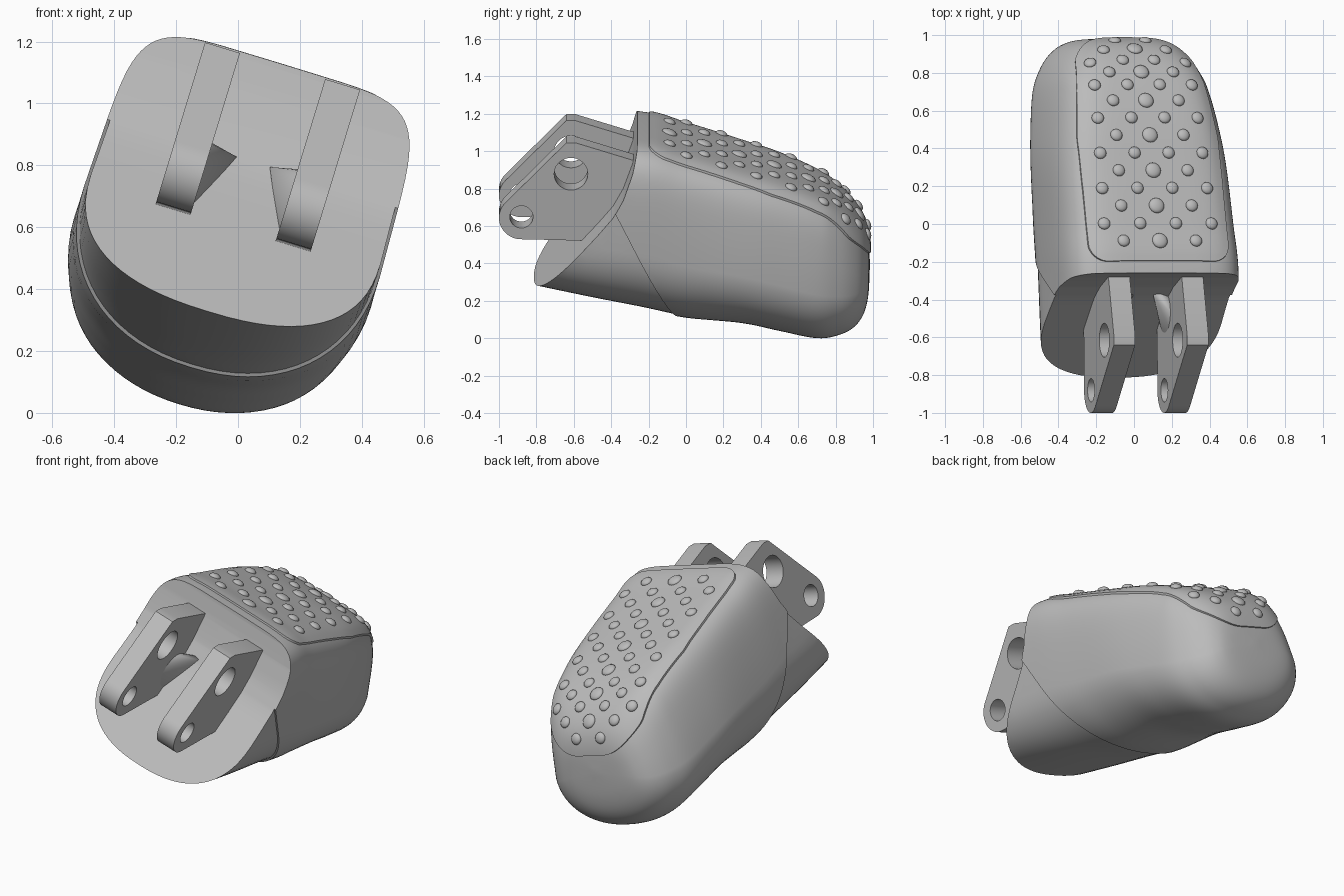
import bpy, bmesh, math
from mathutils import Vector, Matrix
from mathutils.bvhtree import BVHTree

if "Cube" in bpy.data.objects:
    bpy.data.objects.remove(bpy.data.objects["Cube"])

ROLL = Matrix.Rotation(math.radians(17), 4, 'Y')   # whole part leans sideways
MID = -0.19                                        # symmetry plane before the lean

grey = bpy.data.materials.new("plain_grey")
grey.use_nodes = True
grey.diffuse_color = (0.5, 0.5, 0.5, 1)
grey.node_tree.nodes["Principled BSDF"].inputs["Base Color"].default_value = (0.5, 0.5, 0.5, 1)


def finish(name, mesh, angle=35):
    mesh.materials.clear()
    mesh.materials.append(grey)
    mesh.shade_smooth()
    mesh.set_sharp_from_angle(angle=math.radians(angle))
    ob = bpy.data.objects.new(name, mesh)
    ob.matrix_world = ROLL
    bpy.context.collection.objects.link(ob)


def to_mesh(name, bm):
    bmesh.ops.recalc_face_normals(bm, faces=bm.faces[:])
    mesh = bpy.data.meshes.new(name)
    bm.to_mesh(mesh)
    bm.free()
    return mesh


def clamp01(t):
    return min(max(t, 0), 1)


# Body stations: y, half width, top height, bottom height
STATIONS = [Vector(s) for s in (
    (-1.0, .5, 1.13, .32), (-.8, .5, 1.13, .272), (-.26, .5, 1.12, .15),
    (0, .5, 1.05, .09), (.3, .5, .955, .06), (.5, .485, .89, .015),
    (.7, .455, .805, -.028), (.82, .41, .73, -.012), (.9, .355, .655, .03),
    (.95, .29, .58, .1), (.975, .2, .49, .2), (.983, .02, .37, .34))]


def smooth_stations(stations, steps=6):
    out = []
    last = len(stations) - 1
    for i in range(last):
        a, b = stations[max(i - 1, 0)], stations[i]
        c, d = stations[i + 1], stations[min(i + 2, last)]
        for k in range(steps):
            t = k / steps
            out.append(b + (c - a) * (t / 2) + (a * 2 - b * 5 + c * 4 - d) * (t * t / 2)
                       + (b * 3 - a - c * 3 + d) * (t ** 3 / 2))
    return out + [stations[-1]]


def section(y, half, top, bottom, count=72):
    centre = bottom + 0.42 * (top - bottom)
    taper = 0.04 + 0.1 * clamp01((y + .2) / .9)
    blunt = 6 - 2.8 * clamp01((y - .75) / .23)
    belly = 2.4 - 0.3 * clamp01((y + .5) / .6)
    for i in range(count):
        a = 2 * math.pi * i / count
        c, s = math.cos(a), math.sin(a)
        p = 2 / (blunt if s > 0 else belly)
        v = abs(s) ** p
        u = math.copysign(abs(c) ** p, c) * half
        if s > 0:
            yield Vector((MID + u * (1 - taper * v), y, centre + v * (top - centre)))
        else:
            yield Vector((MID + u, y, centre - v * (centre - bottom)))


def loft(stations, inset=0.0):
    bm = bmesh.new()
    rings = [[bm.verts.new(p) for p in section(y, h - inset, t - inset, b + inset)]
             for y, h, t, b in smooth_stations(stations)]
    for r, q in zip(rings, rings[1:]):
        for i in range(len(r)):
            j = (i + 1) % len(r)
            bm.faces.new((r[i], r[j], q[j], q[i]))
    bm.faces.new(rings[0])
    bm.faces.new(rings[-1])
    bmesh.ops.recalc_face_normals(bm, faces=bm.faces[:])
    return bm


# Outer skin, ending in a slanted lip
skin = loft(STATIONS)
surface = BVHTree.FromBMesh(skin)
bmesh.ops.bisect_plane(skin, geom=skin.verts[:] + skin.edges[:] + skin.faces[:],
                       plane_co=(0, .015, 0), plane_no=(0, -1, -.5), clear_outer=True)
bmesh.ops.holes_fill(skin, edges=[e for e in skin.edges if e.is_boundary], sides=0)

# Inner collar, just inside the skin
collar = loft(STATIONS[:5], 0.01)

# Cutter for the gently hollow mounting face
cutter = bmesh.new()
outline = [(-.24, 1.3), (-.262, 1.1), (-.285, 1.0), (-.335, .86), (-.39, .76), (-.47, .665),
           (-.565, .56), (-.8, .3), (-.98, .1), (-2, .1), (-2, 1.3)]
ends = [[cutter.verts.new((u, y, w)) for y, w in outline] for u in (-2, 2)]
for end in ends:
    cutter.faces.new(end)
for i in range(len(outline)):
    j = (i + 1) % len(outline)
    cutter.faces.new((ends[0][i], ends[0][j], ends[1][j], ends[1][i]))

# Body: collar joined to skin, then trimmed to the mounting face
helpers = []
for name, bm in (("collar", collar), ("skin", skin), ("cutter", cutter)):
    helper = bpy.data.objects.new(name, to_mesh(name, bm))
    bpy.context.collection.objects.link(helper)
    helpers.append(helper)
for operand, operation in zip(helpers[1:], ('UNION', 'DIFFERENCE')):
    mod = helpers[0].modifiers.new(operation, 'BOOLEAN')
    mod.operation = operation
    mod.solver = 'EXACT'
    mod.object = operand
graph = bpy.context.evaluated_depsgraph_get()
body = bpy.data.meshes.new_from_object(helpers[0].evaluated_get(graph))
for helper in helpers:
    bpy.data.objects.remove(helper)
finish("body", body)

# Grip path: straight along the top, then curling over the tip
STRAIGHT, BEND, TOTAL = 0.96, 0.36, 1.48
TILT = math.radians(18)


def on_skin(s, u, lift):
    angle = TILT + max(s - STRAIGHT, 0) / BEND
    back = min(s - STRAIGHT, 0)
    way = Vector((0, math.sin(angle), math.cos(angle)))
    start = Vector((MID + u, .62 + back * math.cos(TILT), .52 - back * math.sin(TILT)))
    hit, normal, _, _ = surface.ray_cast(start, way)
    if hit is None:
        hit, normal, _, _ = surface.find_nearest(start + way * .35)
    if normal.dot(way) < 0:
        normal = -normal
    return hit + normal * lift, normal


def pad_half(s):
    half = 0.395 - 0.09 * max(s - .7, 0) / .78
    for dist, r in ((s, .1), (TOTAL - s, .22)):
        if dist < r:
            half += math.sqrt(max(r * r - (r - dist) ** 2, 0)) - r
    return half


# Raised grip pad with a bevelled rim
pad = bmesh.new()
ROWS, COLS = 60, 30
across = [-1, -.97] + [-.97 + 1.94 * i / (COLS - 4) for i in range(1, COLS - 4)] + [.97, 1]
grid = []
for i in range(ROWS + 1):
    s = TOTAL * (1 - math.cos(math.pi * i / ROWS)) / 2
    half = pad_half(s)
    grid.append([pad.verts.new(on_skin(s, b * half, -.01 if abs(b) == 1 or i in (0, ROWS) else .01)[0])
                 for b in across])
for r, q in zip(grid, grid[1:]):
    for i in range(len(r) - 1):
        pad.faces.new((r[i], r[i + 1], q[i + 1], q[i]))
finish("grip_pad", to_mesh("grip_pad", pad), 50)

# Rounded studs in alternating rows, ending in a pair
studs = bmesh.new()
for row in range(14):
    s = 0.11 + row * 0.098
    narrow = 1 - 0.012 * row
    offsets = (-.2, 0, .2) if row % 2 == 0 else (-.3, -.1, .1, .3)
    for u in offsets if row < 13 else offsets[1:3]:
        spot, normal = on_skin(s, u * narrow, .01)
        size = .042 if u == 0 else .033
        turn = normal.to_track_quat('Z', 'Y').to_matrix().to_4x4()
        bmesh.ops.create_uvsphere(studs, u_segments=16, v_segments=8, radius=1,
                                  matrix=Matrix.Translation(spot) @ turn
                                  @ Matrix.Diagonal((size, size, .018, 1)))
finish("grip_studs", to_mesh("grip_studs", studs), 60)


def arc(y, w, r, start, end, count):
    return [(y + r * math.cos(math.radians(start + (end - start) * i / count)),
             w + r * math.sin(math.radians(start + (end - start) * i / count)))
            for i in range(count + 1)]


# Hinge lugs: plate profile with two pin holes
PROFILE = [(-.2, .99), (-.59, 1.114), (-.64, 1.114)] \
    + arc(-.88, .695, .12, 135, 265, 20) + [(-.45, .565), (-.2, .7)]
HOLES = [arc(-.615, .94, .09, 0, 350, 35), arc(-.88, .7, .062, 0, 350, 35)]
STAND = Matrix(((0, 0, 1, 0), (1, 0, 0, 0), (0, 1, 0, 0), (0, 0, 0, 1)))

for name, side in (("right", -1), ("left", 1)):
    curve = bpy.data.curves.new("lug_profile", 'CURVE')
    curve.dimensions = '2D'
    curve.fill_mode = 'BOTH'
    curve.extrude = 0.059
    for loop in [PROFILE] + HOLES:
        spline = curve.splines.new('POLY')
        spline.points.add(len(loop) - 1)
        for point, (y, w) in zip(spline.points, loop):
            point.co = (y, w, 0, 1)
        spline.use_cyclic_u = True
    helper = bpy.data.objects.new("lug_helper", curve)
    mesh = bpy.data.meshes.new_from_object(helper)
    bpy.data.objects.remove(helper)
    mesh.transform(Matrix.Translation((MID + side * .203, 0, 0)) @ STAND)
    finish(name + "_hinge_lug", mesh)

    # Small conical gusset on the inner side of the lug
    gusset = bmesh.new()
    wall = MID + side * .146
    for y, w in arc(-.47, .7, .11, 0, 345, 23):
        gusset.verts.new((wall, y, w))
    for y in (-.38, -.33):
        gusset.verts.new((wall - side * .09, y, .79))
    bmesh.ops.convex_hull(gusset, input=gusset.verts[:])
    finish(name + "_lug_gusset", to_mesh("lug_gusset", gusset))
